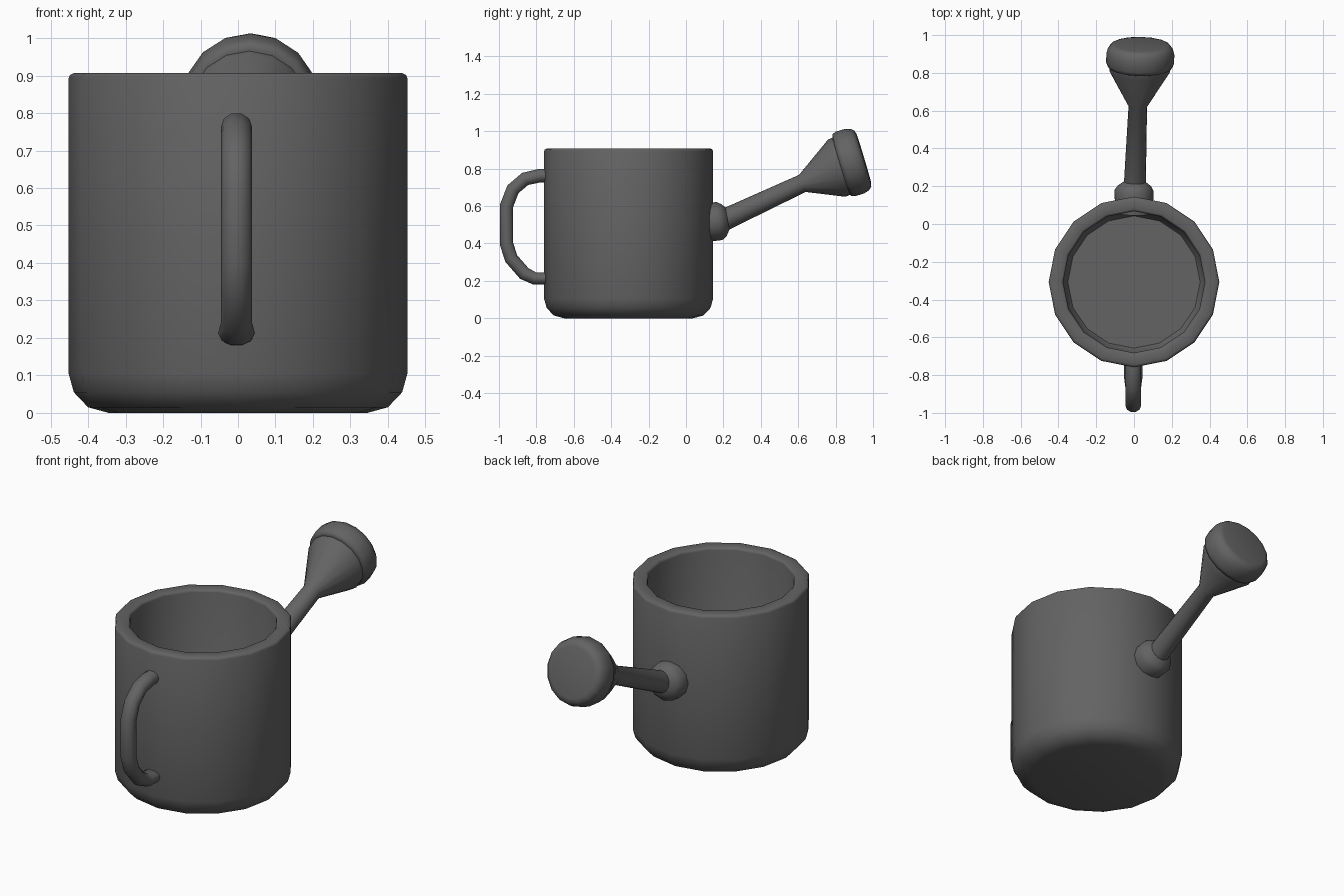
import bpy, bmesh, math
from mathutils import Vector

if "Cube" in bpy.data.objects:
    bpy.data.objects.remove(bpy.data.objects["Cube"])

mat = bpy.data.materials.new("dark grey metal")
mat.diffuse_color = (0.125, 0.125, 0.125, 1)
mat.use_nodes = True
mat.node_tree.nodes["Principled BSDF"].inputs["Base Color"].default_value = mat.diffuse_color


def loft(name, rings, n, angle=40, turn=0.0):
    """Skin round rings given as (centre, axis, radius, x stretch); both ends are capped."""
    bm = bmesh.new()
    loops = []
    for c, axis, r, sx in rings:
        a = Vector(axis).normalized()
        u = (Vector((1, 0, 0)) - a * a.x).normalized()
        v = a.cross(u)
        loops.append([bm.verts.new(Vector(c) + u * (r * sx * math.cos(t)) + v * (r * math.sin(t)))
                      for t in [turn + 2 * math.pi * i / n for i in range(n)]])
    for l0, l1 in zip(loops, loops[1:]):
        for i in range(n):
            j = (i + 1) % n
            bm.faces.new((l0[i], l0[j], l1[j], l1[i]))
    bm.faces.new(loops[0][::-1])
    bm.faces.new(loops[-1])
    bmesh.ops.recalc_face_normals(bm, faces=bm.faces)
    me = bpy.data.meshes.new(name)
    bm.to_mesh(me)
    bm.free()
    ob = bpy.data.objects.new(name, me)
    bpy.context.collection.objects.link(ob)
    me.materials.append(mat)
    bpy.ops.object.select_all(action='DESELECT')
    ob.select_set(True)
    bpy.context.view_layer.objects.active = ob
    bpy.ops.object.shade_smooth_by_angle(angle=math.radians(angle))
    return ob


# Can body: rounded base, outer wall, rim, inner wall and floor
profile = [(0.345, 0), (0.40, 0.015), (0.438, 0.055), (0.452, 0.105), (0.452, 0.893),
           (0.448, 0.902), (0.438, 0.907), (0.386, 0.907), (0.378, 0.902), (0.375, 0.893),
           (0.375, 0.12), (0.35, 0.08)]
loft("can_body", [((0, -0.307, z), (0, 0, 1), r, 1) for r, z in profile], 16)

# Handle: swept tube in the yz plane, wider at its lower foot
path = [(-0.70, 0.763), (-0.78, 0.763), (-0.86, 0.745), (-0.925, 0.69), (-0.96, 0.60),
        (-0.96, 0.40), (-0.935, 0.32), (-0.865, 0.24), (-0.81, 0.213), (-0.70, 0.213)]
rings = []
for i, (y, z) in enumerate(path):
    y0, z0 = path[max(i - 1, 0)]
    y1, z1 = path[min(i + 1, len(path) - 1)]
    d0 = Vector((0, y - y0, z - z0)).normalized()
    d1 = Vector((0, y1 - y, z1 - z)).normalized()
    rings.append(((-0.004, y, z), d0 + d1, 0.038 if i < 8 else 0.035,
                  1.1 if i < 8 else 1.4))
loft("handle", rings, 10, 50)

# Collar where the spout meets the body
axis = (0.03, 0.97, 0.16)
loft("spout_collar", [((0, 0.06, 0.505), axis, 0.098, 1),
                      ((0, 0.13, 0.513), axis, 0.102, 1),
                      ((0, 0.178, 0.52), axis, 0.103, 1),
                      ((0.003, 0.202, 0.524), axis, 0.088, 1),
                      ((0.005, 0.225, 0.534), axis, 0.056, 1)], 12, 50)

# Spout tube and flaring cone
pipe = (0.03, 0.9, 0.42)
head = (0.02, 0.958, 0.287)
loft("spout", [((0.003, 0.17, 0.51), pipe, 0.059, 1),
               ((0.02, 0.622, 0.721), (0.03, 0.93, 0.36), 0.049, 1),
               ((0.03, 0.806, 0.803), head, 0.160, 1),
               ((0.03, 0.85, 0.82), head, 0.160, 1)], 16)

# Sprinkler head: rounded disc
c = Vector((0.032, 0.828, 0.818))
d = Vector(head).normalized()
disc = [(0.0, 0.158), (0.005, 0.172), (0.025, 0.180), (0.075, 0.180),
        (0.105, 0.172), (0.123, 0.156), (0.128, 0.135)]
loft("sprinkler_head", [(c + d * t, d, r, 1) for t, r in disc], 16, 50)
